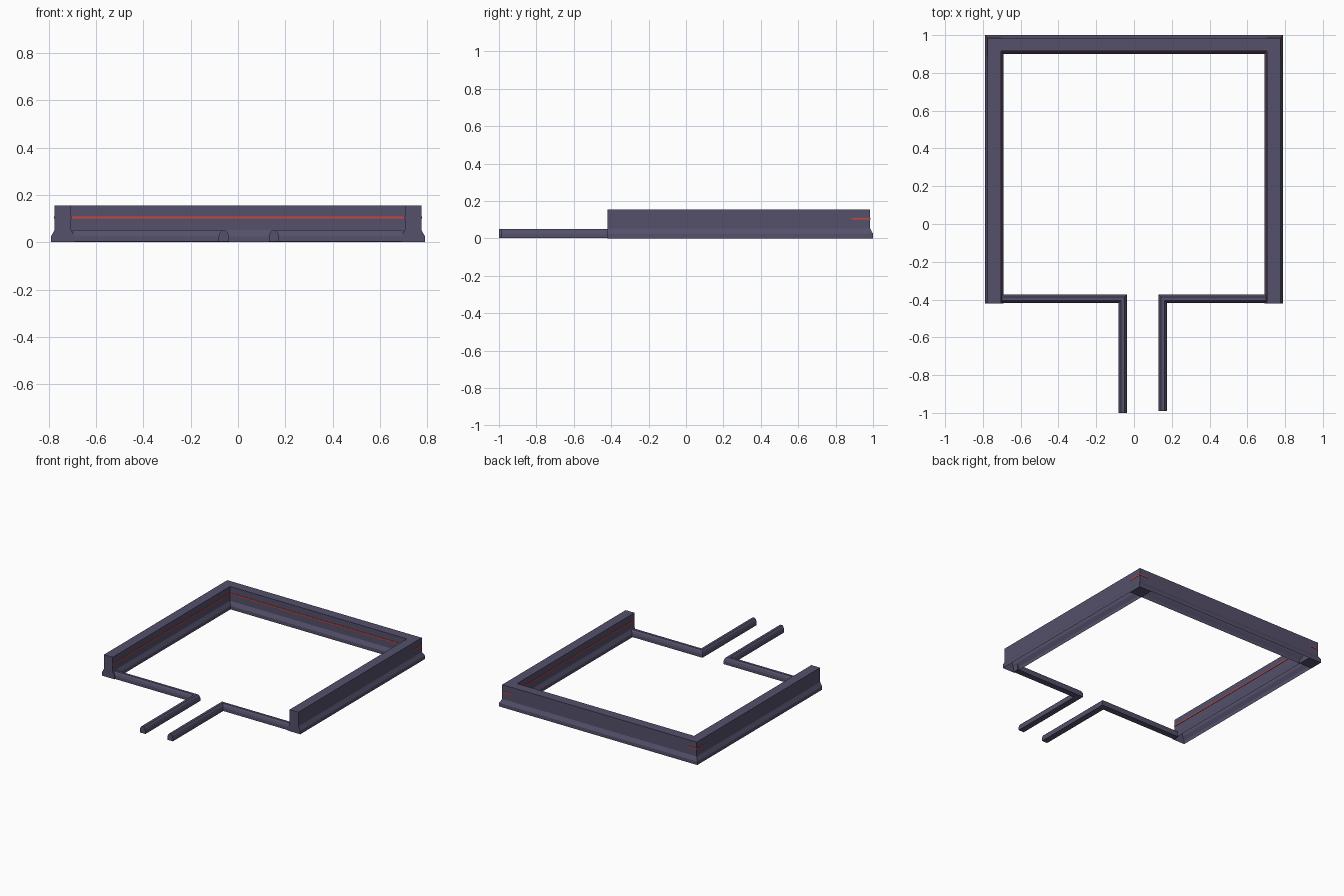
import bpy
import bmesh
from mathutils import Vector

if "Cube" in bpy.data.objects:
    bpy.data.objects.remove(bpy.data.objects["Cube"])


def make_material(name, color):
    mat = bpy.data.materials.new(name)
    mat.use_nodes = True
    mat.diffuse_color = color
    mat.node_tree.nodes["Principled BSDF"].inputs["Base Color"].default_value = color
    return mat


slate = make_material("slate purple", (0.09, 0.08, 0.145, 1))
red = make_material("stripe red", (0.65, 0.06, 0.04, 1))


def finish(name, bm, mat):
    bmesh.ops.recalc_face_normals(bm, faces=bm.faces[:])
    mesh = bpy.data.meshes.new(name)
    bm.to_mesh(mesh)
    bm.free()
    mesh.materials.append(mat)
    obj = bpy.data.objects.new(name, mesh)
    bpy.context.collection.objects.link(obj)
    return obj


def sweep(name, path, profile, floor):
    """Sweep an (offset, height) profile along a flat path with mitred corners."""
    bm = bmesh.new()
    pts = [Vector(p) for p in path]
    rings = []
    for i, p in enumerate(pts):
        before = (p - pts[i - 1]).normalized() if i else None
        after = (pts[i + 1] - p).normalized() if i < len(pts) - 1 else None
        a, b = before or after, after or before
        na, nb = Vector((-a.y, a.x)), Vector((-b.y, b.x))
        miter = (na + nb) / (1 + na.dot(nb))
        rings.append([bm.verts.new((*(p + miter * d), z)) for d, z in profile])
    count = len(profile)
    for r, s in zip(rings, rings[1:]):
        for j in range(count if floor else count - 1):
            k = (j + 1) % count
            bm.faces.new((r[j], r[k], s[k], s[j]))
    bm.faces.new(rings[0])
    bm.faces.new(rings[-1])
    return finish(name, bm, slate)


def box(name, low, high, mat):
    bm = bmesh.new()
    bmesh.ops.create_cube(bm, size=1)
    for v in bm.verts:
        v.co = [(l + h) / 2 + c * (h - l) for l, h, c in zip(low, high, v.co)]
    return finish(name, bm, mat)


def mirrored_profile(half):
    return [(-d, z) for d, z in half] + [(d, z) for d, z in reversed(half)]


# Three-sided wall with a flared skirt, open underneath
wall = mirrored_profile([(0.05, 0), (0.05, 0.025), (0.035, 0.052), (0.035, 0.155)])
sweep("wall", [(-0.74, -0.42), (-0.74, 0.95), (0.74, 0.95), (0.74, -0.42)], wall, False)

# Low kerbs that turn out into the entrance path
kerb = mirrored_profile([(0.022, 0.002), (0.022, 0.024), (0.017, 0.04), (0.009, 0.05)])
for side, outer, inner, end in (("right", -0.7, -0.06, -1), ("left", 0.7, 0.152, -0.99)):
    sweep(side + "_kerb", [(outer, -0.395), (inner, -0.395), (inner, end)], kerb, True)

# Red stripes on the inner faces, and short ones around the back corners
low, high = 0.101, 0.109
box("back_stripe", (-0.705, 0.912, low), (0.705, 0.916, high), red)
for side, s in (("right", -1), ("left", 1)):
    def plate(name, x0, x1, y0, y1, z0, z1, mat):
        xs = sorted((s * x0, s * x1))
        box(side + name, (xs[0], y0, z0), (xs[1], y1, z1), mat)

    plate("_inner_stripe", 0.702, 0.706, -0.419, 0.915, low, high, red)
    plate("_corner_side_stripe", 0.774, 0.777, 0.885, 0.985, low, high, red)
    plate("_corner_back_stripe", 0.705, 0.775, 0.984, 0.987, low, high, red)
    plate("_corner_base", 0.69, 0.79, 0.9, 1.0, 0, 0.004, slate)
